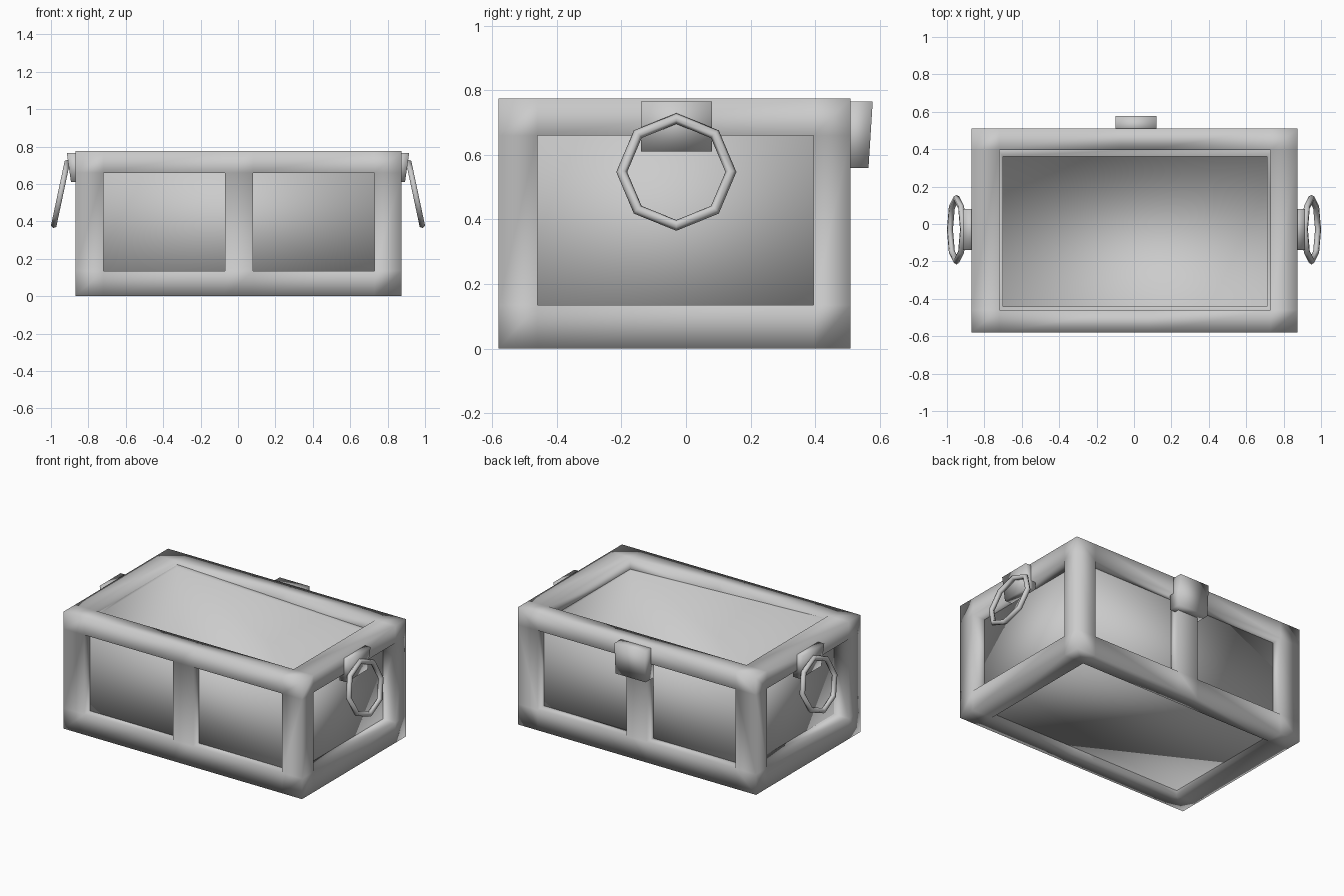
import bpy, bmesh, math
from itertools import product

if "Cube" in bpy.data.objects:
    bpy.data.objects.remove(bpy.data.objects["Cube"], do_unlink=True)

# Single plain grey
GREY = (0.6, 0.6, 0.6, 1)
mat = bpy.data.materials.new("plain_grey")
mat.use_nodes = True
mat.diffuse_color = GREY
mat.node_tree.nodes["Principled BSDF"].inputs["Base Color"].default_value = GREY


def finish(bm, name):
    bmesh.ops.recalc_face_normals(bm, faces=bm.faces)
    for f in bm.faces:
        f.smooth = True
    mesh = bpy.data.meshes.new(name)
    bm.to_mesh(mesh)
    bm.free()
    mesh.materials.append(mat)
    obj = bpy.data.objects.new(name, mesh)
    bpy.context.collection.objects.link(obj)
    return obj


def box(bm, lo, hi):
    verts = bmesh.ops.create_cube(bm, size=1)["verts"]
    for v in verts:
        v.co = [hi[i] if v.co[i] > 0 else lo[i] for i in range(3)]
    return verts


# Frame: fill the beam cells of a coarse lattice and keep only the outer skin
LINES = ((-0.87, -0.72, -0.07, 0.08, 0.73, 0.875),
         (-0.58, -0.46, 0.395, 0.51),
         (0, 0.135, 0.66, 0.775))
counts = [len(line) - 1 for line in LINES]


def is_beam(cell):
    if any(c < 0 or c >= n for c, n in zip(cell, counts)):
        return False
    edges = [c in (0, n - 1) for c, n in zip(cell, counts)]
    middle_post = cell[0] == 2 and edges[1]
    return sum(edges) >= 2 or middle_post


bm = bmesh.new()
corner = {}


def vert(key):
    if key not in corner:
        corner[key] = bm.verts.new([LINES[i][key[i]] for i in range(3)])
    return corner[key]


for cell in product(*(range(n) for n in counts)):
    if not is_beam(cell):
        continue
    for axis, side in product(range(3), (0, 1)):
        beside = list(cell)
        beside[axis] += 2 * side - 1
        if is_beam(beside):
            continue
        u, w = [i for i in range(3) if i != axis]
        loop = []
        for a, b in ((0, 0), (1, 0), (1, 1), (0, 1)):
            key = list(cell)
            key[axis] += side
            key[u] += a
            key[w] += b
            loop.append(vert(tuple(key)))
        bm.faces.new(loop)
finish(bm, "frame")

# Open tub that forms the recessed panels, with a slightly sloping rim
bm = bmesh.new()
box(bm, (-0.76, -0.52, 0.035), (0.785, 0.44, 0.74))
bm.faces.ensure_lookup_table()
top = max(bm.faces, key=lambda f: f.calc_center_median().z)
bmesh.ops.inset_individual(bm, faces=[top], thickness=0.03)
for v in top.verts:
    v.co.x = 0.71 if v.co.x > 0 else -0.70
    v.co.y = 0.36 if v.co.y > 0 else -0.44
rim = [v for v in bm.verts if v.co.z > 0.5]
floor = bmesh.ops.extrude_discrete_faces(bm, faces=[top])["faces"][0]
for v in floor.verts:
    v.co.z = 0.1
for v in rim:
    v.co.z = 0.725 - 0.04 * v.co.x
finish(bm, "inner_tub")

# Back latch, thinner at the bottom
bm = bmesh.new()
for v in box(bm, (-0.1, 0.48, 0.56), (0.12, 0.578, 0.765)):
    if v.co.y > 0.5 and v.co.z < 0.6:
        v.co.y = 0.565
finish(bm, "back_latch")

# Side handles: a tapered mount and a hanging eight-sided ring
for side, name in ((1, "left"), (-1, "right")):
    bm = bmesh.new()
    for v in box(bm, (0.84, -0.14, 0.61), (0.915, 0.08, 0.765)):
        if v.co.x > 0.9 and v.co.z < 0.7:
            v.co.x = 0.893
        v.co.x *= side
    finish(bm, name + "_handle_mount")

    bpy.ops.mesh.primitive_torus_add(
        major_segments=8, minor_segments=6, major_radius=0.169, minor_radius=0.017,
        location=(side * 0.949, -0.03, 0.547),
        rotation=(0, math.radians(90 - side * 12), 0))
    ring = bpy.context.object
    ring.name = name + "_handle_ring"
    ring.data.materials.append(mat)
    bpy.ops.object.shade_smooth()
